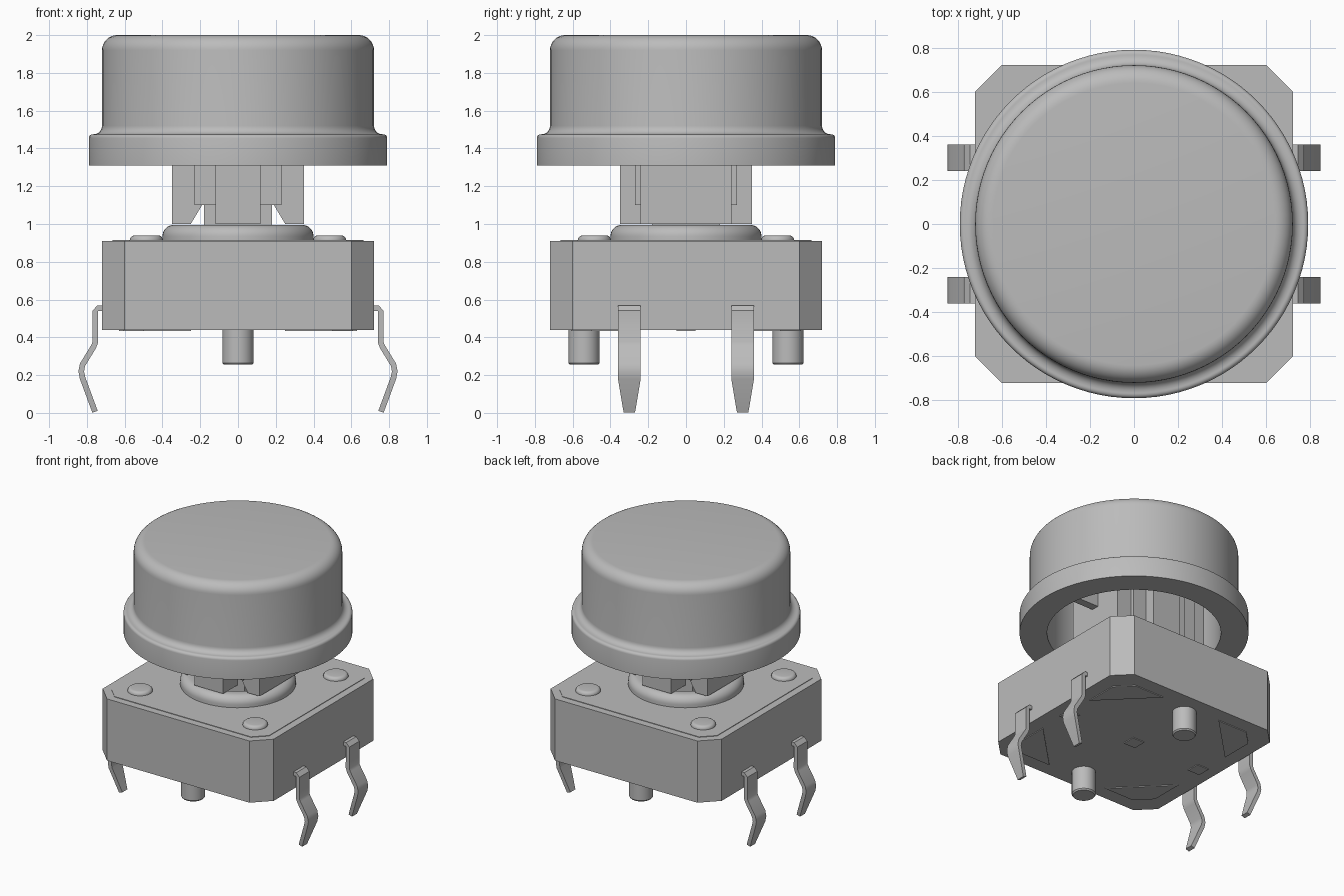
import bpy, bmesh, math
from mathutils import Vector

if "Cube" in bpy.data.objects:
    bpy.data.objects.remove(bpy.data.objects["Cube"])

grey = bpy.data.materials.new("plain grey")
grey.use_nodes = True
COLOUR = (0.5, 0.5, 0.5, 1)
grey.diffuse_color = COLOUR
grey.node_tree.nodes["Principled BSDF"].inputs["Base Color"].default_value = COLOUR


def finish(name, bm, smooth=False):
    bmesh.ops.recalc_face_normals(bm, faces=bm.faces)
    mesh = bpy.data.meshes.new(name)
    bm.to_mesh(mesh)
    bm.free()
    mesh.materials.append(grey)
    obj = bpy.data.objects.new(name, mesh)
    bpy.context.collection.objects.link(obj)
    if smooth:
        bpy.ops.object.select_all(action='DESELECT')
        obj.select_set(True)
        bpy.context.view_layer.objects.active = obj
        bpy.ops.object.shade_smooth_by_angle(angle=math.radians(32))
    return obj


def lathe(name, profile, steps=64, at=(0, 0)):
    """Spin (radius, z) points around a vertical axis."""
    bm = bmesh.new()
    verts = [bm.verts.new((r, 0, z)) for r, z in profile]
    edges = [bm.edges.new(pair) for pair in zip(verts, verts[1:])]
    bmesh.ops.spin(bm, geom=verts + edges, cent=(0, 0, 0), axis=(0, 0, 1),
                   angle=2 * math.pi, steps=steps)
    bmesh.ops.remove_doubles(bm, verts=bm.verts, dist=1e-4)
    bmesh.ops.translate(bm, verts=bm.verts, vec=(at[0], at[1], 0))
    return finish(name, bm, True)


def prism(name, points, start, depth):
    """Extrude a polygon of 3D points along a vector."""
    bm = bmesh.new()
    face = bm.faces.new([bm.verts.new(Vector(p) + Vector(start)) for p in points])
    top = bmesh.ops.extrude_face_region(bm, geom=[face])
    moved = [v for v in top["geom"] if isinstance(v, bmesh.types.BMVert)]
    bmesh.ops.translate(bm, verts=moved, vec=depth)
    return finish(name, bm)


def box(name, x, y, z):
    return prism(name, [(x[0], y[0], z[0]), (x[1], y[0], z[0]), (x[1], y[1], z[0]),
                        (x[0], y[1], z[0])], (0, 0, 0), (0, 0, z[1] - z[0]))


def octagon(half, cut):
    a, b = half, half - cut
    return [(a, -b, 0), (a, b, 0), (b, a, 0), (-b, a, 0),
            (-a, b, 0), (-a, -b, 0), (-b, -a, 0), (b, -a, 0)]


def arc(cx, cz, r, start, end, n=8):
    angles = [math.radians(start + (end - start) * i / n) for i in range(n + 1)]
    return [(cx + r * math.cos(a), cz + r * math.sin(a)) for a in angles]


# Switch housing and its cover plate
prism("housing", octagon(0.72, 0.12), (0, 0, 0.44), (0, 0, 0.47))
prism("cover_plate", octagon(0.665, 0.09), (0, 0, 0.909), (0, 0, 0.005))

# Round collar with an open centre
lathe("collar", [(0.4, 0.9)] + arc(0.34, 0.935, 0.06, 0, 90)
      + arc(0.31, 0.965, 0.03, 90, 180, 4) + [(0.28, 0.9)])

# Hollow cap with a flared lip and rounded crown
lathe("cap", [(0.6, 1.31), (0.79, 1.31), (0.79, 1.455)]
      + arc(0.77, 1.455, 0.02, 0, 90, 4)
      + arc(0.765, 1.52, 0.045, 270, 180, 6)
      + arc(0.64, 1.92, 0.08, 0, 90)
      + [(0, 2.0), (0, 1.88), (0.6, 1.88), (0.6, 1.31)], 96)

# Plunger and the socket under the cap
box("plunger", (-0.18, 0.18), (-0.18, 0.18), (0.9, 1.5))
box("socket", (-0.23, 0.23), (-0.27, 0.27), (1.1, 1.89))

clip = [(0.35, 0, 1.0), (0.25, 0, 1.0), (0.19, 0, 1.1), (0.19, 0, 1.89), (0.35, 0, 1.89)]
for s, side in ((1, "left"), (-1, "right")):
    # Hooked clips and ribs holding the cap
    prism(side + "_clip", [(s * x, y, z) for x, y, z in clip], (0, -0.24, 0), (0, 0.48, 0))
    box(side + "_rib", sorted((s * 0.33, s * 0.62)), (-0.03, 0.03), (1.38, 1.89))

    # Pair of central columns
    end = "back" if s > 0 else "front"
    box(end + "_column", (-0.12, 0.12), sorted((s * 0.17, s * 0.35)), (1.0, 1.89))

    # Locating pegs
    lathe(end + "_peg", [(0, 0.255), (0.075, 0.255), (0.083, 0.265),
                         (0.083, 0.45)], 32, (0, s * 0.54))

# Small raised squares underneath
for i, x in enumerate((-0.58, 0, 0.58)):
    box(f"base_mark_{i}", (x - 0.05, x + 0.05), (-0.05, 0.05), (0.434, 0.445))

# Bent terminal centreline, swept with a tapering width
path = [Vector(p) for p in ((0.70, 0.555), (0.74, 0.555), (0.755, 0.54), (0.755, 0.375),
                            (0.765, 0.35), (0.823, 0.255), (0.83, 0.22),
                            (0.823, 0.185), (0.757, 0.006))]
widths = [0.06] * 7 + [0.06, 0.03]
pad = [(0.61, 0.25, 0), (0.61, 0.5, 0), (0.5, 0.61, 0), (0.25, 0.61, 0)]


def terminal(name, sx, sy):
    bm = bmesh.new()
    rings = []
    for i, p in enumerate(path):
        d = (path[min(i + 1, len(path) - 1)] - path[max(i - 1, 0)]).normalized()
        n = Vector((-d.y, d.x)) * 0.015
        ring = []
        for side, w in ((1, 1), (1, -1), (-1, -1), (-1, 1)):
            q = p + n * side
            ring.append(bm.verts.new((sx * q.x, sy * 0.3 + w * widths[i], max(q.y, 0))))
        rings.append(ring)
    for a, b in zip(rings, rings[1:]):
        for k in range(4):
            bm.faces.new((a[k], a[(k + 1) % 4], b[(k + 1) % 4], b[k]))
    bm.faces.new(rings[0])
    bm.faces.new(rings[-1])
    finish(name, bm, True)


for sx, side in ((1, "left"), (-1, "right")):
    for sy, end in ((1, "back"), (-1, "front")):
        tag = f"{end}_{side}"
        terminal(tag + "_terminal", sx, sy)
        # Rivet heads on top and corner pads underneath
        lathe(tag + "_rivet", [(0.087, 0.9)] + arc(0.062, 0.915, 0.025, 0, 90, 5)
              + [(0, 0.94)], 32, (sx * 0.485, sy * 0.485))
        prism(tag + "_base_pad", [(sx * x, sy * y, z) for x, y, z in pad],
              (0, 0, 0.434), (0, 0, 0.01))
